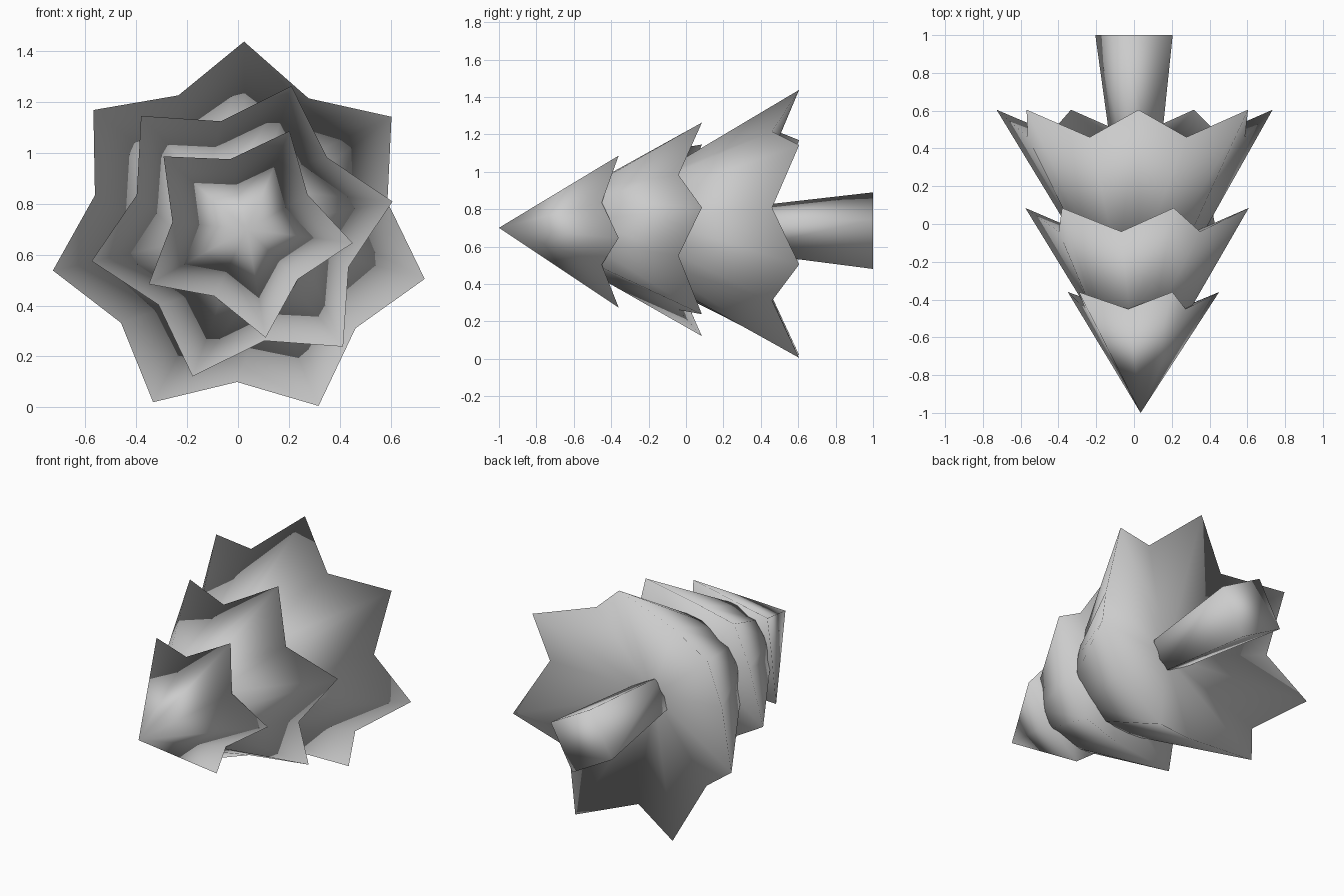
import bpy
import bmesh
from math import cos, sin, pi, radians

cube = bpy.data.objects.get("Cube")
if cube:
    bpy.data.objects.remove(cube, do_unlink=True)

# One plain grey for the whole tree
grey = bpy.data.materials.new("plain_grey")
grey.use_nodes = True
colour = (0.6, 0.6, 0.6, 1)
grey.diffuse_color = colour
grey.node_tree.nodes["Principled BSDF"].inputs["Base Color"].default_value = colour


def on_axis(y, r=0, angle=0):
    """Point at a radius and angle round the slightly tilted tree axis."""
    return (0.0175 - 0.0175 * y + r * cos(angle), y,
            0.6925 - 0.0075 * y + r * sin(angle))


def ring(bm, count, start, corners):
    """Closed ring whose vertices cycle through the (radius, y) corners."""
    verts = []
    for i in range(count):
        r, y = corners[i % len(corners)]
        verts.append(bm.verts.new(on_axis(y, r, start + 2 * pi * i / count)))
    return verts


def fan(bm, loop, y):
    centre = bm.verts.new(on_axis(y))
    for i, v in enumerate(loop):
        bm.faces.new((v, loop[i - 1], centre))


def bridge(bm, a, b):
    for i in range(len(a)):
        bm.faces.new((a[i - 1], a[i], b[i], b[i - 1]))


def finish(bm, name):
    bmesh.ops.recalc_face_normals(bm, faces=bm.faces)
    for f in bm.faces:
        f.smooth = True
    mesh = bpy.data.meshes.new(name)
    bm.to_mesh(mesh)
    bm.free()
    mesh.materials.append(grey)
    obj = bpy.data.objects.new(name, mesh)
    bpy.context.collection.objects.link(obj)
    return obj


def tier(name, points, start, tip, notch, hollow, top):
    """Star-edged cone with a hollow underside; top is its (radius, y)."""
    bm = bmesh.new()
    count, start = points * 2, radians(start)
    rim = ring(bm, count, start, (tip, notch))
    fan(bm, rim, hollow)
    if top[0] > 0:
        crown = ring(bm, count, start, (top,))
        bridge(bm, rim, crown)
        bm.faces.new(crown)
    else:
        fan(bm, rim, top[1])
    return finish(bm, name)


# Branch tiers, narrow to wide
tier("top_branches", 5, 65.4, (0.43, -0.36), (0.285, -0.45), -0.54, (0, -1))
tier("middle_branches", 6, 71.2, (0.603, 0.085), (0.44, -0.04), -0.17, (0.23, -0.53))
tier("lower_branches", 7, 88.7, (0.75, 0.605), (0.59, 0.46), 0.29, (0.265, -0.2))

# Four-sided trunk, flaring towards its foot
bm = bmesh.new()
neck = ring(bm, 4, radians(106), ((0.118, 0.25),))
foot = ring(bm, 4, radians(106), ((0.213, 1.0),))
bridge(bm, neck, foot)
bm.faces.new(neck)
bm.faces.new(foot)
finish(bm, "trunk")
